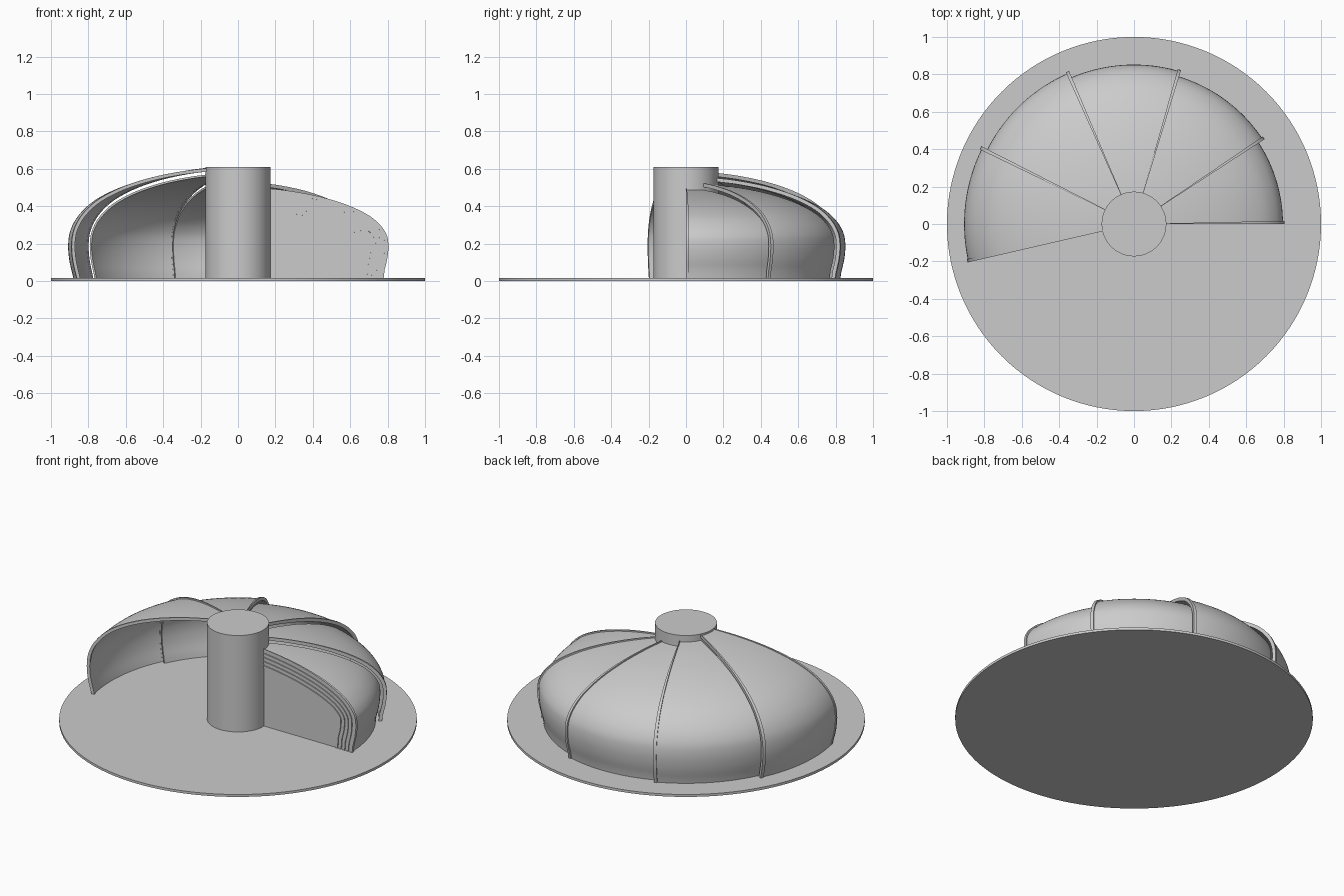
import bpy, bmesh, math
from mathutils import Vector

if "Cube" in bpy.data.objects:
    bpy.data.objects.remove(bpy.data.objects["Cube"])

BASE_Z = 0.015
# outermost dome profile (radius, height), hub to rim
KEYS = [(0.14, 0.602), (0.30, 0.583), (0.47, 0.55), (0.63, 0.50), (0.76, 0.435),
        (0.845, 0.36), (0.893, 0.28), (0.908, 0.20), (0.902, 0.11), (0.88, BASE_Z)]


def smooth_profile(keys, n=5):
    p = [Vector(k) for k in keys]
    p = [2 * p[0] - p[1]] + p + [2 * p[-1] - p[-2]]
    out = []
    for i in range(1, len(p) - 2):
        a, b, c, d = p[i - 1:i + 3]
        for j in range(n):
            t = j / n
            out.append(0.5 * (2 * b + (c - a) * t + (2 * a - 5 * b + 4 * c - d) * t * t
                              + (3 * b - a - 3 * c + d) * t ** 3))
    return out + [p[-2]]


PROFILE = smooth_profile(KEYS)


def offset(d):
    # profile moved inward by d
    out = []
    for i, p in enumerate(PROFILE):
        t = (PROFILE[min(i + 1, len(PROFILE) - 1)] - PROFILE[max(i - 1, 0)]).normalized()
        out.append(p + Vector((t.y, -t.x)) * d)
    out[0].x = 0.14
    out[-1].y = BASE_Z
    return out


def finish(name, bm):
    bmesh.ops.recalc_face_normals(bm, faces=bm.faces)
    me = bpy.data.meshes.new(name)
    bm.to_mesh(me)
    bm.free()
    ob = bpy.data.objects.new(name, me)
    bpy.context.collection.objects.link(ob)
    bpy.context.view_layer.objects.active = ob
    ob.select_set(True)
    bpy.ops.object.shade_smooth_by_angle(angle=math.radians(30))
    ob.select_set(False)


def shell(name, d_out, d_in, a0, a1):
    # closed profile strip swept around z from a0 to a1 degrees
    loop = offset(d_out) + offset(d_in)[::-1]
    steps = max(1, round((a1 - a0) / 2))
    bm = bmesh.new()
    rings = []
    for s in range(steps + 1):
        a = math.radians(a0 + (a1 - a0) * s / steps)
        rings.append([bm.verts.new((p.x * math.cos(a), p.x * math.sin(a), p.y)) for p in loop])
    n, h = len(loop), len(PROFILE)
    for r, q in zip(rings, rings[1:]):
        for i in range(n):
            bm.faces.new((r[i], r[(i + 1) % n], q[(i + 1) % n], q[i]))
    for r in (rings[0], rings[-1]):
        for i in range(h - 1):
            bm.faces.new((r[i], r[i + 1], r[n - 2 - i], r[n - 1 - i]))
    finish(name, bm)


def cylinder(name, r, z0, z1, seg):
    bm = bmesh.new()
    bmesh.ops.create_cone(bm, cap_ends=True, segments=seg, radius1=r, radius2=r, depth=z1 - z0)
    bmesh.ops.translate(bm, verts=bm.verts, vec=(0, 0, (z0 + z1) / 2))
    finish(name, bm)


# base plate and central post
cylinder("base_plate", 1.0, 0, BASE_Z, 128)
cylinder("center_post", 0.173, BASE_Z, 0.61, 64)

# telescoping dome segments, smallest first, with a raised lip on the leading edge
STEP = 0.028
EDGES = [0, 33, 73, 113, 153, 193]
for k in range(5):
    d = STEP * (4 - k)
    a0, a1 = EDGES[k], EDGES[k + 1] + (1.2 if k < 4 else 0)
    shell(f"dome_segment_{k + 1}", d, d + 0.011, a0, a1)
    shell(f"segment_lip_{k + 1}", d - 0.008, d + 0.012, a0, a0 + 1.2)
shell("end_lip", -0.004, 0.014, 191.9, 193)

# nested ribs and flat closing wall at the fixed end
for k in range(4):
    d = STEP * 4 + 0.025 * (k + 1)
    shell(f"nested_rib_{k + 1}", d - 0.005, d + 0.009, 0, 2)
bm = bmesh.new()
pts = offset(STEP * 4 + 0.005) + [Vector((0.14, BASE_Z))]
face = bm.faces.new([bm.verts.new((p.x, 0.006, p.y)) for p in pts])
ext = bmesh.ops.extrude_face_region(bm, geom=[face])
bmesh.ops.translate(bm, verts=[v for v in ext["geom"] if isinstance(v, bmesh.types.BMVert)],
                    vec=(0, 0.012, 0))
finish("end_wall", bm)
